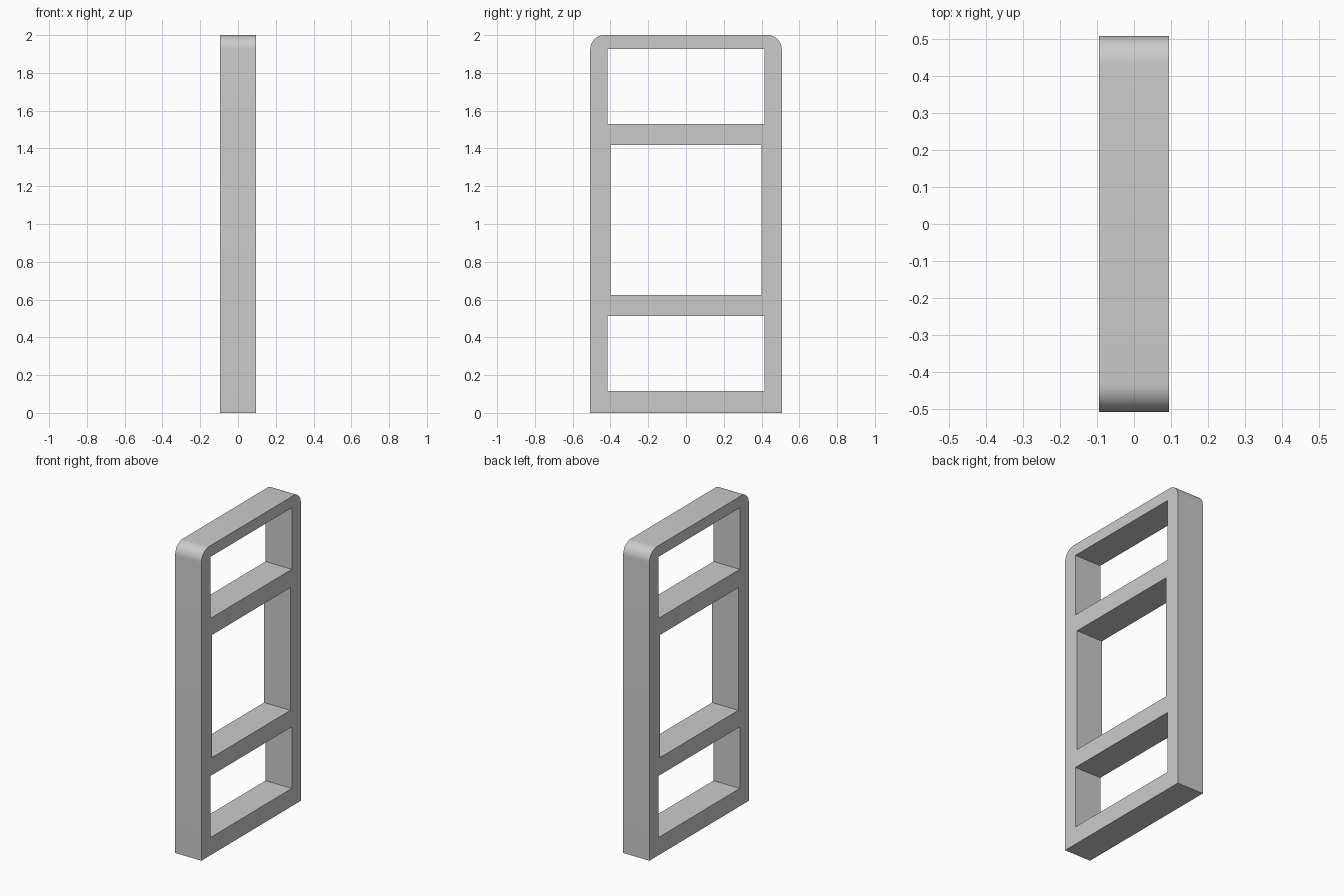
import bpy
import bmesh
from mathutils import Matrix, Vector

if "Cube" in bpy.data.objects:
    bpy.data.objects.remove(bpy.data.objects["Cube"], do_unlink=True)

DEPTH, HALF_WIDTH, HEIGHT, RADIUS = 0.188, 0.507, 2.0, 0.075

grey = bpy.data.materials.new("light_grey")
grey.use_nodes = True
color = (0.6, 0.6, 0.6, 1.0)
grey.diffuse_color = color
grey.node_tree.nodes["Principled BSDF"].inputs["Base Color"].default_value = color


def make_box(name, depth, half_width, bottom, top, radius=0):
    """Box centred on x and y, with optional rounded top corners."""
    bm = bmesh.new()
    size = Matrix.Diagonal((depth, 2 * half_width, top - bottom, 1))
    middle = Matrix.Translation((0, 0, (top + bottom) / 2))
    bmesh.ops.create_cube(bm, size=1, matrix=middle @ size)
    if radius:
        corners = [e for e in bm.edges
                   if all(abs(v.co.z - top) < 0.001 for v in e.verts)
                   and abs(e.verts[0].co.y - e.verts[1].co.y) < 0.001]
        bmesh.ops.bevel(bm, geom=corners, offset=radius, segments=10,
                        profile=0.5, affect="EDGES")
    mesh = bpy.data.meshes.new(name)
    bm.to_mesh(mesh)
    bm.free()
    mesh.materials.append(grey)
    obj = bpy.data.objects.new(name, mesh)
    bpy.context.collection.objects.link(obj)
    return obj


# Upright frame with rounded top corners
frame = make_box("frame", DEPTH, HALF_WIDTH, 0, HEIGHT, RADIUS)
bpy.context.view_layer.objects.active = frame
frame.select_set(True)

# Three openings: half width, bottom, top
openings = {
    "lower_opening": (0.415, 0.115, 0.512),
    "middle_opening": (0.4, 0.625, 1.417),
    "upper_opening": (0.415, 1.53, 1.927),
}
for name, (half_width, bottom, top) in openings.items():
    cutter = make_box(name, DEPTH * 2, half_width, bottom, top)
    cutter.hide_render = True
    cut = frame.modifiers.new(name, "BOOLEAN")
    cut.operation = "DIFFERENCE"
    cut.solver = "EXACT"
    cut.object = cutter
    bpy.ops.object.modifier_apply(modifier=cut.name)
    bpy.data.objects.remove(cutter, do_unlink=True)

bpy.ops.object.shade_smooth_by_angle(angle=0.6)
